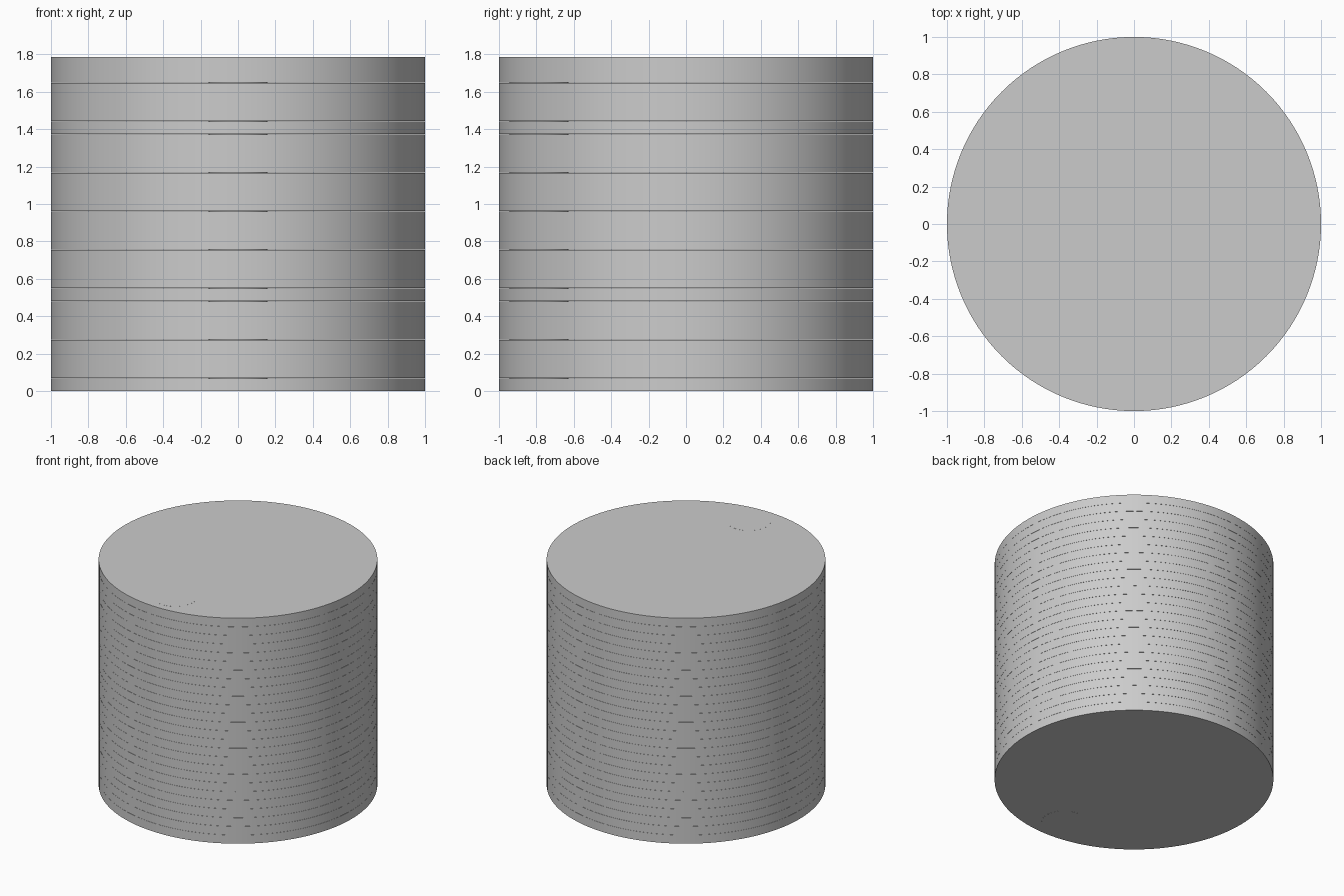
import bpy

if "Cube" in bpy.data.objects:
    bpy.data.objects.remove(bpy.data.objects["Cube"])

COUNT = 26
HEIGHT = 1.786
PITCH = HEIGHT / COUNT
GAP = 0.001


def cylinder(name, radius, depth, loc, sides):
    bpy.ops.mesh.primitive_cylinder_add(vertices=sides, radius=radius, depth=depth, location=loc)
    ob = bpy.context.object
    ob.name = name
    bpy.ops.object.shade_smooth_by_angle()
    return ob


# Stack of thin discs, each with a small round plug standing just proud of both faces
for i in range(COUNT):
    z = (i + 0.5) * PITCH
    cylinder(f"disc_{i + 1}", 1.0, PITCH - GAP, (0, 0, z), 128)
    cylinder(f"plug_{i + 1}", 0.157, PITCH, (0, -0.786, z), 64)
